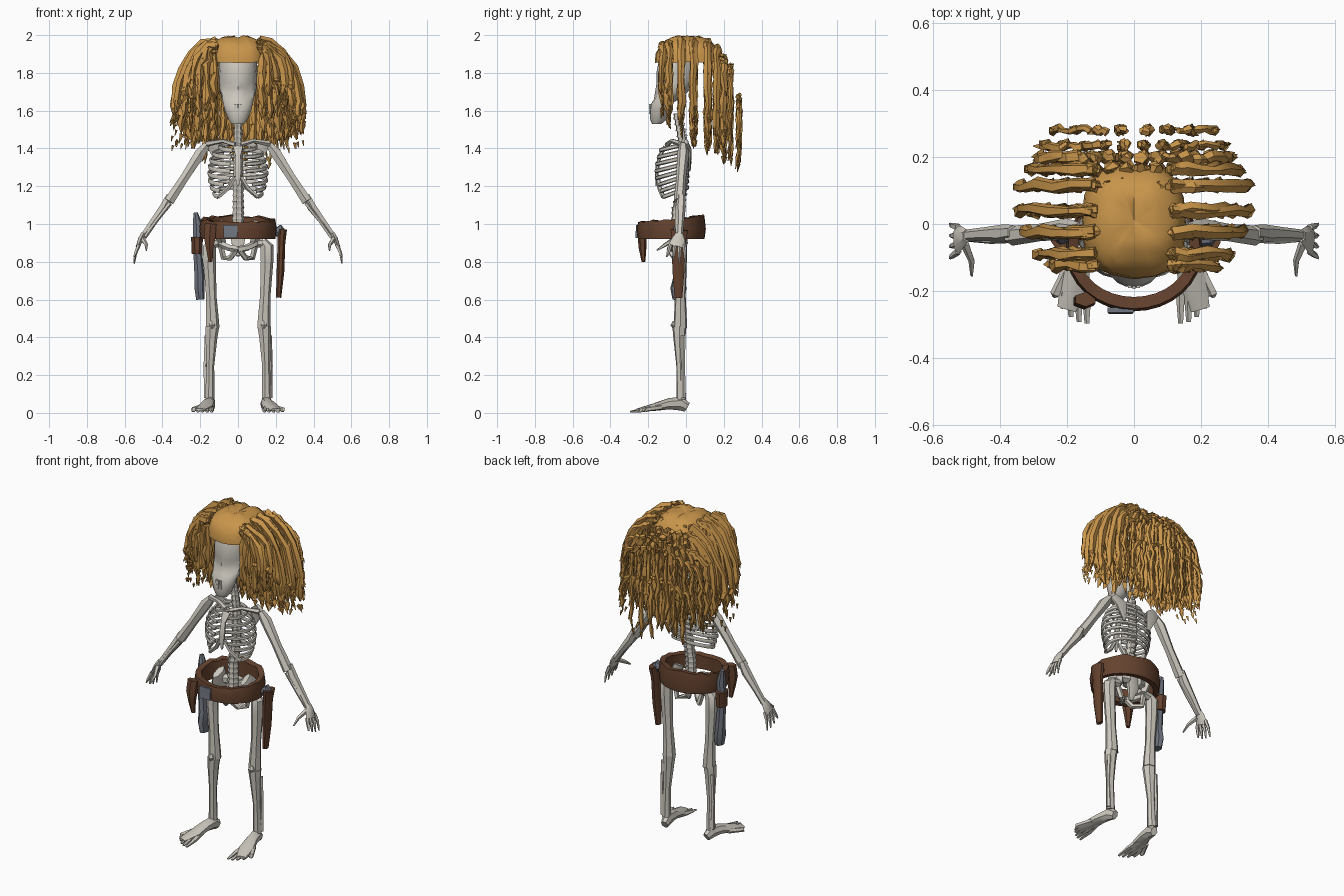
import bpy, bmesh, math, random
from mathutils import Vector

random.seed(7)
old = bpy.data.objects.get("Cube")
if old:
    bpy.data.objects.remove(old, do_unlink=True)
Y, Z = Vector((0, 1, 0)), Vector((0, 0, 1))
made = []

def material(name, rgb):
    m = bpy.data.materials.new(name)
    m.use_nodes = True
    m.diffuse_color = (*rgb, 1)
    m.node_tree.nodes["Principled BSDF"].inputs["Base Color"].default_value = (*rgb, 1)
    return m

bone = material("pale bone", (0.60, 0.57, 0.51))
hair = material("golden hair", (0.58, 0.30, 0.07))
leather = material("brown leather", (0.13, 0.055, 0.028))
steel = material("grey steel", (0.16, 0.175, 0.21))

def finish(name, bm, mat):
    bmesh.ops.recalc_face_normals(bm, faces=bm.faces)
    me = bpy.data.meshes.new(name)
    bm.to_mesh(me)
    bm.free()
    me.materials.append(mat)
    ob = bpy.data.objects.new(name, me)
    bpy.context.scene.collection.objects.link(ob)
    made.append(ob)

def skin(bm, rings, caps=True):
    for a, b in zip(rings, rings[1:]):
        for i in range(len(a)):
            j = (i + 1) % len(a)
            bm.faces.new((a[i], a[j], b[j], b[i]))
    if caps:
        bm.faces.new(rings[0])
        bm.faces.new(rings[-1])

def tube(bm, pts, radii, n=6, ref=Y):
    """Capped tube; a list gives one radius per point, a pair is (across, along ref)."""
    pts = [Vector(p) for p in pts]
    rings = []
    for k, p in enumerate(pts):
        t = (pts[min(k + 1, len(pts) - 1)] - pts[max(k - 1, 0)]).normalized()
        u = ref.cross(t).normalized()
        v = t.cross(u)
        r = radii[k] if isinstance(radii, list) else radii
        ru, rv = r if isinstance(r, tuple) else (r, r)
        rings.append([bm.verts.new(p + u * ru * math.cos(a) + v * rv * math.sin(a))
                      for a in (math.tau * (i + 0.5) / n for i in range(n))])
    skin(bm, rings)

def part(name, mat, *tubes, s=1):
    """One object from several tubes; s = -1 puts it on the right."""
    bm = bmesh.new()
    for pts, *shape in tubes:
        tube(bm, [(s * x, y, z) for x, y, z in pts], *shape)
    finish(name, bm, mat)

# Skull: height, half width, front, back
bm = bmesh.new()
rings = []
for z, w, f, b in ((1.53, .035, -.18, -.13), (1.555, .052, -.19, -.1), (1.6, .07, -.19, -.09),
                   (1.635, .078, -.185, -.08), (1.66, .084, -.17, -.04), (1.69, .092, -.165, 0),
                   (1.72, .098, -.16, .03), (1.75, .1, -.155, .05), (1.81, .102, -.155, .055),
                   (1.88, .098, -.14, .05), (1.93, .075, -.11, .03), (1.955, .03, -.07, 0)):
    rings.append([bm.verts.new((w * math.sin(a), (f + b) / 2 - (b - f) / 2 * math.cos(a), z))
                  for a in (math.tau * i / 16 for i in range(16))])
skin(bm, rings)
for v in bm.verts:                                   # eye sockets
    if v.co.y < -.1 and .02 < abs(v.co.x) < .08 and 1.68 < v.co.z < 1.73:
        v.co.y += .015
finish("skull", bm, bone)
part("teeth", bone, *[(((i * .013, -.19 + .004 * i * i, z), (i * .013, -.19 + .004 * i * i, z + .024)), .007, 4)
                      for i in range(-3, 4) for z in (1.583, 1.61)])

# Spine
bm = bmesh.new()
for i in range(21):
    z = 1.57 - i * .031
    r = .023 + .013 * i / 20
    y = -.045 + .035 * math.sin(math.pi * min(1, i / 16))
    tube(bm, ((0, y, z + .0155), (0, y, z), (0, y, z - .0155)), [r, r * .85, r], 7)
    tube(bm, ((0, y + .01, z), (0, y + .033, z - .01)), [.011, .005], 4, Z)
finish("spine", bm, bone)
part("tail_bone", bone, (((0, -.02, .98), (0, -.01, .9), (0, -.03, .83)), [(.05, .02), (.04, .02), .01]))
part("breastbone", bone, (((0, -.11, 1.41), (0, -.14, 1.36), (0, -.155, 1.28), (0, -.155, 1.2)),
                          [(.03, .01), (.016, .01), (.02, .01), .006]))

for s, side in ((-1, "right"), (1, "left")):
    # Ribs
    bm = bmesh.new()
    for k, w in enumerate((.09, .122, .138, .145, .148, .145, .135, .12)):
        depth = .055 + .038 * math.sin(math.pi * min(k + 1, 6) / 8)
        reach = math.pi * (.93 if k < 5 else 1.2 - .07 * k)
        pts = []
        for i in range(9):
            a = reach * i / 8
            drop = (.035 + .004 * k) * (1 - math.cos(a)) / 2
            pts.append((s * (.01 + w * math.sin(a)), -.07 + depth * math.cos(a), 1.425 - .033 * k - drop))
        tube(bm, pts, (.006, .012), 5, Z)
    tube(bm, (pts[-1], (s * .05, -.14, 1.19), (s * .015, -.15, 1.25)), .012, 5)
    finish(side + "_ribs", bm, bone)
    # Shoulder and hip
    part(side + "_shoulder", bone,
         (((.015, -.1, 1.42), (.08, -.075, 1.44), (.165, -.03, 1.425)), [.014, .011, .016], 5, Z),
         (((.15, 0, 1.43), (.11, .02, 1.39), (.085, .02, 1.29)), [(.03, .012), (.045, .01), (.01, .006)]), s=s)
    part(side + "_hip", bone,
         (((.09, -.06, 1.0), (.1, -.04, .96), (.085, -.03, .9)), [(.02, .05), (.03, .07), (.025, .03)]),
         (((.03, -.01, .95), (.1, -.03, .95)), [.03, .025], 6, Z),
         (((.1, -.04, .9), (.05, -.08, .875), (0, -.085, .865)), .018, 5, Z),
         (((.095, -.03, .9), (.075, -.02, .82), (.04, -.06, .82), (.01, -.085, .86)), .016, 5,
          Vector((.3, 1, .3))), s=s)
    # Arm and hand
    part(side + "_upper_arm", bone,
         (((.165, -.015, 1.42), (.2, -.015, 1.375), (.28, -.025, 1.25), (.365, -.035, 1.12)),
          [.02, .032, .026, .03]), s=s)
    part(side + "_forearm", bone,
         (((.36, -.025, 1.15), (.39, -.028, 1.09), (.45, -.03, 1.01), (.505, -.035, .93)),
          [.022, .027, .02, .018]),
         (((.36, -.045, 1.11), (.43, -.05, 1.02), (.495, -.042, .93)), [.012, .01, .012], 5), s=s)
    part(side + "_hand", bone,
         (((.5, -.035, .95), (.515, -.04, .92), (.53, -.05, .88)), [(.014, .02), (.016, .035), (.012, .045)]),
         (((.505, -.06, .92), (.485, -.11, .89), (.485, -.155, .86)), [.014, .01, .004], 5, Z),
         *[(((.525, -.024 * i - .01, .89), (.543, -.03 * i - .005, .845), (.55, -.034 * i, .79 + .004 * i * i)),
            [.011, .009, .004], 5) for i in range(4)], s=s)
    # Leg and foot
    part(side + "_thigh", bone, (((.09, -.03, .905), (.13, -.03, .9)), .028, 8, Z),
         (((.13, -.03, .91), (.152, -.03, .88), (.152, -.03, .8), (.143, -.03, .62), (.137, -.03, .5),
           (.135, -.03, .45)), [.022, .037, .035, .029, .035, .037], 7), s=s)
    part(side + "_shin", bone,
         (((.138, -.035, .455), (.142, -.035, .4), (.148, -.03, .25), (.15, -.025, .07)),
          [.038, .033, .022, .026], 7),
         (((.166, -.015, .41), (.174, -.015, .25), (.168, -.015, .08)), [.013, .01, .015], 5),
         (((.137, -.06, .485), (.137, -.062, .465), (.137, -.06, .445)), [.01, .02, .01], 6), s=s)
    part(side + "_foot", bone,
         (((.142, .005, .03), (.148, -.03, .05), (.158, -.09, .048), (.175, -.17, .03), (.2, -.255, .016)),
          [(.02, .027), (.03, .038), (.034, .03), (.045, .02), (.03, .008)], 7, Z),
         *[(((.15 + .012 * i, -.13, .03), (.14 + .024 * i, -.21, .019), (.14 + .024 * i, -.297 + .005 * i * i, .006)),
            [.014, (.015, .013), (.008, .005)], 5, Z) for i in range(5)], s=s)

# Belt: wide leather band that rises towards the back
bm = bmesh.new()
loops = []
for i in range(32):
    c, d = math.sin(math.tau * i / 32), -math.cos(math.tau * i / 32)
    lift = .016 * d + random.uniform(-.007, .007)
    loops.append([bm.verts.new((rx * c, -.078 + ry * d, z + lift * (z > 1)))
                  for rx, ry, z in ((.198, .176, .92), (.205, .183, .975), (.198, .175, 1.028),
                                    (.168, .14, 1.024), (.168, .14, .925))])
skin(bm, loops + loops[:1], caps=False)
finish("belt", bm, leather)

# Things hung from the belt
part("hanging_strap", leather,
     (((-.145, -.225, 1.0), (-.15, -.232, .93), (-.15, -.23, .87), (-.145, -.225, .8)),
      [(.035, .022), (.035, .024), (.022, .02), (.012, .01)]))
part("holster", leather, (((.235, -.035, .97), (.23, -.04, .9), (.225, -.04, .75), (.215, -.04, .61)),
                          [(.026, .05), (.022, .04), (.022, .034), (.015, .022)], 8))
part("holster_grip", steel, (((.19, -.05, .95), (.225, -.04, .965), (.25, -.035, .95)), [.02, .034, .014]))
part("club", steel, (((-.225, -.03, 1.06), (-.215, -.035, 1.0), (-.215, -.04, .86), (-.205, -.04, .72),
                      (-.205, -.04, .66), (-.2, -.04, .6)),
                     [.012, .026, .024, .028, (.028, .044), (.024, .032)], 7))
part("club_loop", leather, (((-.217, -.035, .93), (-.217, -.035, .84)), [(.034, .045), (.03, .038)], 8))
part("buckle", steel, (((-.04, -.257, .995), (-.04, -.26, .925)), [(.055, .01), (.05, .012)], 4))

# Hair cap: boxy dome open below, parted in the middle
bm = bmesh.new()
for v in bmesh.ops.create_uvsphere(bm, u_segments=20, v_segments=14, radius=1)["verts"]:
    x, y, z = (math.copysign(abs(c) ** .75, c) for c in v.co)
    v.co = (x * .155, .01 + y * .17 + random.uniform(-.006, .006), 1.855 + z * .142 + random.uniform(-.004, .004))
    if abs(x) < .1 and z > .5:
        v.co.z -= .012
low = [f for f in bm.faces if f.calc_center_median().z < 1.86]
bmesh.ops.delete(bm, geom=low, context="FACES")
finish("hair_cap", bm, hair)

def lock(bm, x0, w, y, top, bottom, s, thick):
    """Ragged lock that slopes outwards and then hangs."""
    arc = min(1.35 * (w - x0) + .04, top - bottom - .05)
    pts = [(s * (x0 + (w - x0) * math.sin(a)), y, top - arc * (1 - math.cos(a)))
           for a in (math.pi / 2 * i / 5 for i in range(6))]
    steps = max(3, int((top - arc - bottom) / .045))
    pts += [(s * w, y, top - arc + (bottom - top + arc) * i / steps) for i in range(1, steps + 1)]
    pts = [Vector(p) + Vector([random.uniform(-.008, .008) for _ in p]) for p in pts]
    radii = [(thick * random.uniform(.45, 1.3), thick * random.uniform(.6, 1.1)) for _ in pts]
    radii[-1] = .003
    tube(bm, pts, radii, 5)
    for p in pts[3::2]:                              # loose jagged tips
        d = Vector((s * random.uniform(-.01, .03), random.uniform(-.012, .012), -random.uniform(.03, .06)))
        tube(bm, (p, p + d), [thick * .8, .002], 3)

# Hair rows: y, outer reach, inner reach, top, bottom, spacing
for n, (y, wide, inner, top, bottom, gap) in enumerate((
        (-.125, .24, .125, 1.95, 1.6, .04), (-.09, .28, .13, 1.96, 1.53, .04), (-.025, .32, .13, 1.97, 1.46, .04),
        (.04, .34, .13, 1.97, 1.4, .042), (.115, .335, .04, 1.96, 1.38, .042), (.165, .31, .02, 1.93, 1.36, .045),
        (.2, .28, .03, 1.9, 1.34, .05), (.235, .265, .03, 1.85, 1.32, .06), (.28, .24, .04, 1.69, 1.29, .065))):
    bm = bmesh.new()
    count = round((wide - inner) / gap) + 1
    for s in (-1, 1):
        for i in range(count):
            w = inner + (wide - inner) * i / (count - 1)
            x0 = min(w, .115) if y < .18 else w * .75
            end = bottom + random.uniform(0, .1) + .08 * (w / wide) ** 3
            lock(bm, x0, w, y, top - .2 * (w if y > .18 else 0), end, s, .02 if y < .22 else .014)
        for i in range(7):                           # stray scraps at the edge
            p = Vector((s * (wide + random.uniform(-.02, .015)), y, random.uniform(max(bottom, 1.4), 1.68)))
            tube(bm, (p, p + Vector((s * .006, .008, -.03))), [.009, .002], 3)
    finish("hair_row_%d" % (n + 1), bm, hair)

# Soft shading with crisp edges
bpy.ops.object.select_all(action="DESELECT")
for ob in made:
    ob.select_set(True)
bpy.context.view_layer.objects.active = made[0]
bpy.ops.object.shade_smooth_by_angle(angle=math.radians(40))
